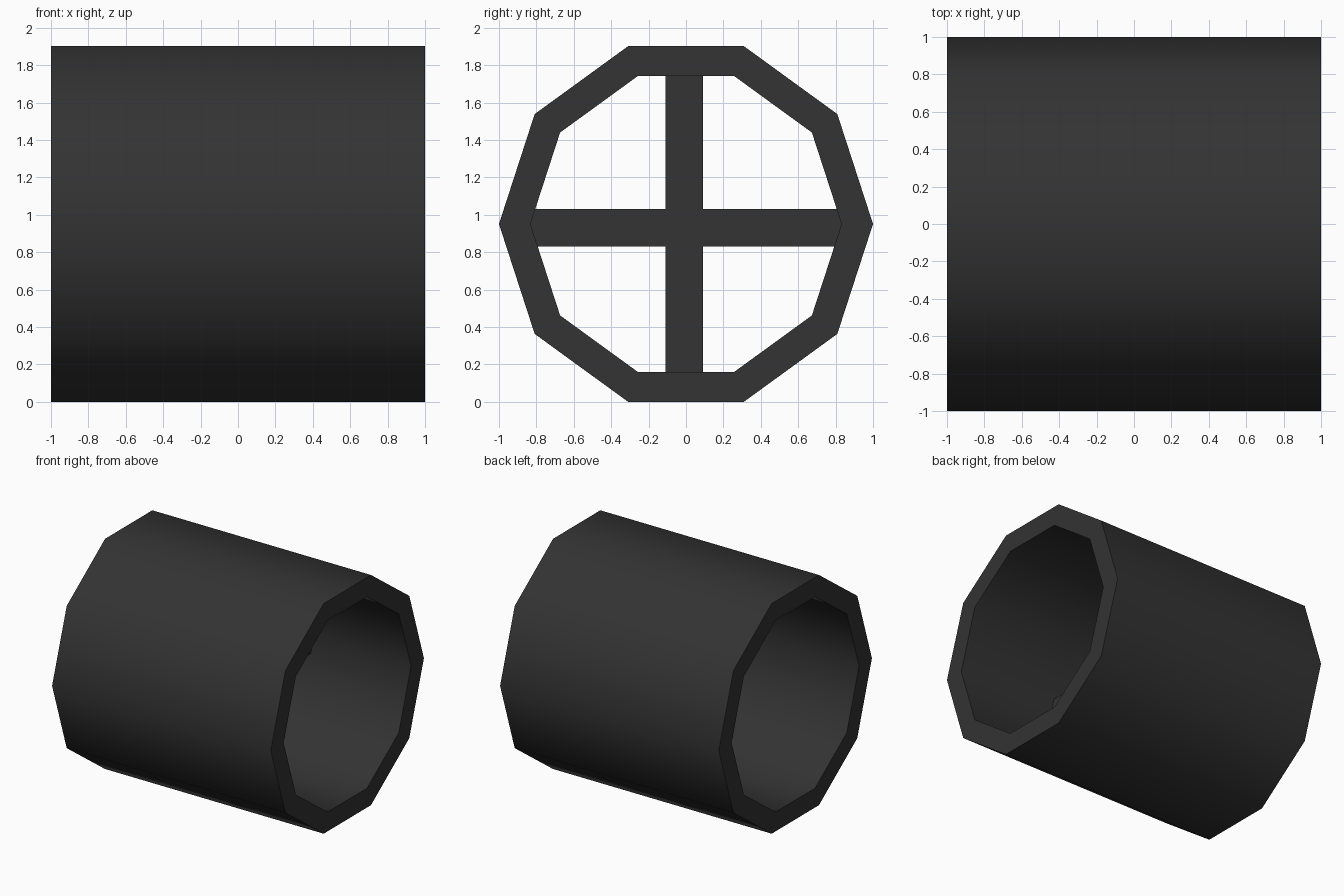
import bpy, bmesh, math

if "Cube" in bpy.data.objects:
    bpy.data.objects.remove(bpy.data.objects["Cube"])

mat = bpy.data.materials.new("charcoal")
mat.diffuse_color = (0.033, 0.033, 0.033, 1)
mat.use_nodes = True
mat.node_tree.nodes["Principled BSDF"].inputs["Base Color"].default_value = mat.diffuse_color

SIDES, R_OUT, R_IN = 10, 1.0, 0.832
CZ = R_OUT * math.cos(math.pi / SIDES) ** 1  # ring centre height (flat side down)


def finish(name, bm, smooth=False):
    bmesh.ops.recalc_face_normals(bm, faces=bm.faces)
    me = bpy.data.meshes.new(name)
    bm.to_mesh(me)
    bm.free()
    me.materials.append(mat)
    ob = bpy.data.objects.new(name, me)
    bpy.context.collection.objects.link(ob)
    if smooth:
        bpy.ops.object.select_all(action='DESELECT')
        ob.select_set(True)
        bpy.context.view_layer.objects.active = ob
        bpy.ops.object.shade_smooth_by_angle(angle=math.radians(40))
    return ob


# Ten-sided tube lying along x
bm = bmesh.new()
loops = []
for r, x in ((R_OUT, -1), (R_OUT, 1), (R_IN, 1), (R_IN, -1)):
    loops.append([bm.verts.new((x, r * math.cos(2 * math.pi * i / SIDES),
                                CZ + r * math.sin(2 * math.pi * i / SIDES)))
                  for i in range(SIDES)])
for k in range(4):
    a, b = loops[k], loops[(k + 1) % 4]
    for i in range(SIDES):
        j = (i + 1) % SIDES
        bm.faces.new((a[i], a[j], b[j], b[i]))
finish("tube", bm, smooth=True)


# Crossed square bars in the middle of the tube
def bar(name, size, centre):
    bm = bmesh.new()
    bmesh.ops.create_cube(bm, size=1)
    for v in bm.verts:
        v.co = [v.co[i] * size[i] + centre[i] for i in range(3)]
    finish(name, bm)


bar("vertical_bar", (0.2, 0.2, 1.70), (0.01, -0.009, CZ))
bar("horizontal_bar", (0.2, 1.74, 0.2), (0.01, 0, 0.931))
